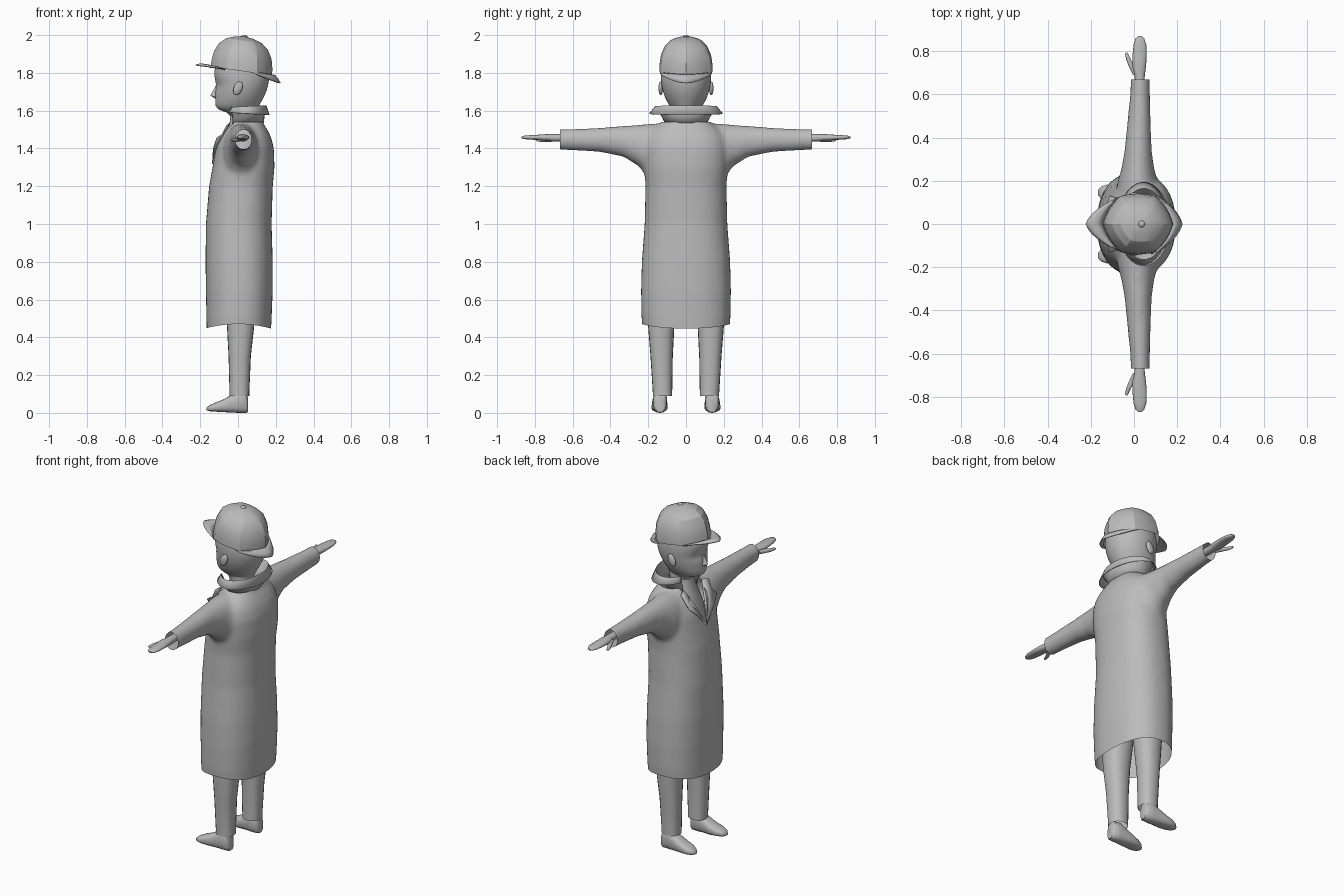
import bpy, bmesh, math
from mathutils import Vector

if "Cube" in bpy.data.objects:
    bpy.data.objects.remove(bpy.data.objects["Cube"])

grey = bpy.data.materials.new("mid_grey")
grey.diffuse_color = (0.5, 0.5, 0.5, 1)
grey.use_nodes = True
grey.node_tree.nodes["Principled BSDF"].inputs["Base Color"].default_value = grey.diffuse_color


def ring(axis, pos, a0, a1, b0, b1, n=24, p=2.0):
    """Superellipse ring across an axis, filling the box a0..a1, b0..b1."""
    pts = []
    for i in range(n):
        t = 2 * math.pi * i / n
        c, s = math.cos(t), math.sin(t)
        a = (a0 + a1) / 2 + (a1 - a0) / 2 * math.copysign(abs(c) ** (2 / p), c)
        b = (b0 + b1) / 2 + (b1 - b0) / 2 * math.copysign(abs(s) ** (2 / p), s)
        pts.append({"x": (pos, a, b), "y": (a, pos, b), "z": (a, b, pos)}[axis])
    return pts


def loft(bm, rings, caps=(True, True), closed=True):
    rows = [[bm.verts.new(q) for q in r] for r in rings]
    n = len(rows[0])
    for r0, r1 in zip(rows, rows[1:]):
        for i in range(n if closed else n - 1):
            j = (i + 1) % n
            bm.faces.new((r0[i], r0[j], r1[j], r1[i]))
    for flag, row in zip(caps, (rows[0], rows[-1])):
        if flag and closed:
            bm.faces.new(row)


def finish(name, bm, angle=45, subsurf=0, thick=0.0):
    bmesh.ops.recalc_face_normals(bm, faces=bm.faces[:])
    me = bpy.data.meshes.new(name)
    bm.to_mesh(me)
    bm.free()
    ob = bpy.data.objects.new(name, me)
    bpy.context.collection.objects.link(ob)
    me.materials.append(grey)
    if thick:
        ob.modifiers.new("thickness", "SOLIDIFY").thickness = thick
    if subsurf:
        m = ob.modifiers.new("smooth", "SUBSURF")
        m.levels = m.render_levels = subsurf
    bpy.ops.object.select_all(action="DESELECT")
    ob.select_set(True)
    bpy.context.view_layer.objects.active = ob
    bpy.ops.object.shade_smooth_by_angle(angle=math.radians(angle))
    return ob


def side_ring(axis, s, pos, a0, a1, b0, b1, **k):
    """Ring on the left (s = 1) or mirrored to the right (s = -1)."""
    return [(x, y * s, z) for x, y, z in ring(axis, pos, a0, a1, b0, b1, **k)]


def ellipsoid(name, loc, size, seg=16):
    bm = bmesh.new()
    bmesh.ops.create_uvsphere(bm, u_segments=seg, v_segments=seg // 2, radius=1)
    for v in bm.verts:
        v.co = Vector(loc) + Vector([c * k for c, k in zip(v.co, size)])
    return finish(name, bm)


# Coat: body and sleeves fused into one smooth skin
body = [(.38, -.165, .172, .228), (.5, -.167, .178, .236), (.65, -.17, .184, .238),
        (.8, -.172, .184, .234), (1.0, -.17, .178, .219), (1.2, -.153, .184, .214),
        (1.3, -.135, .193, .222), (1.4, -.118, .19, .225), (1.46, -.095, .175, .21),
        (1.5, -.07, .155, .18), (1.53, -.04, .135, .14), (1.57, -.03, .12, .1)]
sleeve = [(.05, -.08, .12, 1.25, 1.53), (.15, -.08, .12, 1.24, 1.533),
          (.2, -.075, .11, 1.24, 1.53), (.25, -.06, .095, 1.305, 1.525),
          (.33, -.045, .083, 1.355, 1.52), (.45, -.033, .078, 1.38, 1.51),
          (.6, -.018, .074, 1.39, 1.503), (.72, -.013, .073, 1.395, 1.5)]
bm = bmesh.new()
loft(bm, [ring("z", z, a, b, -h, h, n=48, p=2.3) for z, a, b, h in body])
for s in (1, -1):
    loft(bm, [side_ring("y", s, *r, n=32) for r in sleeve])
tmp = finish("coat_helper", bm)
m = tmp.modifiers.new("fuse", "REMESH")
m.mode, m.voxel_size = "VOXEL", 0.012
m = tmp.modifiers.new("relax", "SMOOTH")
m.factor, m.iterations = 0.5, 10
bm = bmesh.new()
bm.from_mesh(tmp.evaluated_get(bpy.context.evaluated_depsgraph_get()).to_mesh())
bpy.data.objects.remove(tmp)


def cut(co, no, clear=True, keep=lambda c: True):
    fs = [f for f in bm.faces if keep(f.calc_center_median())]
    geom = fs + list({e for f in fs for e in f.edges}) + list({v for f in fs for v in f.verts})
    bmesh.ops.bisect_plane(bm, geom=geom, plane_co=co, plane_no=no, clear_outer=clear)


# Open hem, neck, cuffs and the V at the chest
cut((0, 0, .448), (0, 0, -1))
cut((0, 0, 1.54), (0, 0, 1))
V0, VK = 1.32, 0.42
for s in (1, -1):
    cut((0, .668 * s, 0), (0, s, 0))
    cut((0, 0, V0), (0, s, -VK), False, lambda c: c.x < 0.02 and c.z > 1.25)
gone = []
for f in bm.faces:
    c = f.calc_center_median()
    if c.x < 0 and c.z > V0 and abs(c.y) < (c.z - V0) * VK:
        gone.append(f)
bmesh.ops.delete(bm, geom=gone, context="FACES")
for v in bm.verts:
    if v.co.z < .6:
        v.co.z += .022 * (1 - (v.co.x / .17) ** 2) * (.6 - v.co.z) / .15
finish("coat", bm, 60)

# Lapels folded back from the V
for s, side in ((1, "left"), (-1, "right")):
    bm = bmesh.new()
    pts = [(-.138, 0, 1.32), (-.132, .075, 1.4), (-.115, .13, 1.455), (-.085, .12, 1.475),
           (-.06, .13, 1.525), (-.045, .085, 1.535), (-.09, .045, 1.44)]
    vs = [bm.verts.new((x, y * s, z)) for x, y, z in pts]
    for idx in ((0, 1, 6), (1, 2, 3, 6), (3, 4, 5, 6)):
        bm.faces.new([vs[i] for i in idx])
    finish(side + "_lapel", bm, 30, thick=.005)

# Turned-up collar, open at the front
bm = bmesh.new()
rows = []
for rx, ry, z, dip in ((.088, .1, 1.535, .03), (.092, .125, 1.58, .02),
                       (.105, .165, 1.628, .01), (.122, .195, 1.578, -.015)):
    row = []
    for i in range(25):
        t = math.radians(-142 + 284 * i / 24)
        row.append((.045 + rx * math.cos(t), ry * math.sin(t), z - dip * (1 - math.cos(t)) / 2))
    rows.append(row)
loft(bm, rows, closed=False)
finish("collar", bm, 35, thick=.004)

# Shirt front seen inside the V
bm = bmesh.new()
loft(bm, [ring("z", z, a, b, -h, h) for z, a, b, h in
          ((1.27, -.105, .13, .14), (1.4, -.085, .13, .13), (1.48, -.06, .12, .1),
           (1.53, -.045, .1, .075), (1.57, -.04, .095, .068))], caps=(False, False))
finish("shirt", bm)

# Head and neck
skull = [(1.5, -.035, .09, .06), (1.585, -.035, .095, .064), (1.598, -.085, .1, .062),
         (1.612, -.117, .105, .078), (1.64, -.122, .12, .097), (1.67, -.12, .137, .112),
         (1.7, -.121, .15, .122), (1.725, -.117, .158, .128), (1.75, -.119, .163, .132),
         (1.78, -.127, .167, .135), (1.83, -.125, .163, .133), (1.9, -.1, .14, .112),
         (1.95, -.04, .1, .06)]
bm = bmesh.new()
loft(bm, [ring("z", z, a, b, -h, h, n=32) for z, a, b, h in skull])
for v in bm.verts:  # eye sockets
    d = (Vector((0, abs(v.co.y), v.co.z)) - Vector((0, .048, 1.733))).length
    if v.co.x < -.03 and d < .035:
        v.co.x += .012 * (1 - d / .035)
finish("head", bm, 60, subsurf=1)

# Nose
bm = bmesh.new()
top, tip, base = (bm.verts.new(c) for c in ((-.114, 0, 1.74), (-.146, 0, 1.68), (-.118, 0, 1.662)))
for y in (.021, -.021):
    wing = bm.verts.new((-.11, y, 1.67))
    bm.faces.new((top, tip, wing))
    bm.faces.new((tip, base, wing))
finish("nose", bm, 60)

# Cap crown: six panels with seams, tilted down to the back
def rim(a, k=1.0):
    w = (a % (math.pi / 3)) - math.pi / 6
    hexa = .55 + .45 * math.cos(math.pi / 6) / math.cos(w)
    return .018 + .162 * k * math.cos(a) * hexa, .15 * k * math.sin(a) * hexa


def rim_z(x):
    return 1.812 - .14 * x


bm = bmesh.new()
rows = []
for k, h in ((1, 0), (.995, .035), (.94, .085), (.8, .13), (.58, .161), (.3, .177), (.04, .184)):
    row = []
    for i in range(36):
        x, y = rim(math.pi * i / 18, k)
        row.append((x + .016 * h / .184, y, rim_z(x) + h))
    rows.append(row)
loft(bm, rows, caps=(False, True))
finish("cap_crown", bm, 22)
ellipsoid("cap_button", (.035, 0, 1.992), (.016, .016, .008), 12)

# Front and back brims
for name, mid, span, reach, rise in (("front_brim", math.pi, 58, .08, .012), ("back_brim", 0, 68, .04, -.042)):
    bm = bmesh.new()
    rows = []
    for u in (0, .35, .7, 1):
        row = []
        for i in range(17):
            t = i / 8 - 1
            x, y = rim(mid + math.radians(span) * t)
            f = max(0, math.cos(t * math.pi / 2)) ** .7
            d = 1 if mid == 0 else -1
            z = rim_z(x) + rise * u * f + (.012 * math.sin(math.pi * u) * f)
            row.append((x + d * reach * u * f, y * (1 - .12 * u * f), z))
        rows.append(row)
    loft(bm, rows, closed=False)
    bmesh.ops.remove_doubles(bm, verts=bm.verts[:], dist=1e-4)
    finish(name, bm, 40, thick=.006)

# Paired parts: ears, hands, thumbs, trouser legs, shoes
hand = [(.62, .005, .048, 1.436, 1.476), (.69, .003, .05, 1.436, 1.476), (.73, -.008, .056, 1.439, 1.476),
        (.79, -.006, .059, 1.445, 1.472), (.83, -.002, .057, 1.447, 1.47), (.86, .008, .047, 1.45, 1.467),
        (.871, .02, .036, 1.454, 1.463)]
thumb = [(.69, -.005, .02, 1.436, 1.462), (.73, -.024, .006, 1.434, 1.458), (.76, -.036, -.014, 1.434, 1.454),
         (.785, -.041, -.025, 1.436, 1.451), (.793, -.038, -.031, 1.44, 1.447)]
leg = [(.09, -.045, .06, .073, .176), (.11, -.045, .06, .073, .176), (.3, -.05, .068, .07, .188),
       (.45, -.058, .085, .062, .2), (.65, -.075, .095, .04, .205), (.85, -.085, .105, .015, .2)]
shoe = [(.052, .115, .162, .004, .08), (.042, .104, .172, 0, .11), (0, .1, .175, 0, .115),
        (-.03, .1, .178, .002, .098), (-.08, .097, .182, .004, .07), (-.125, .103, .183, .007, .052),
        (-.152, .117, .173, .009, .04), (-.166, .132, .158, .014, .028)]
for s, side in ((1, "left"), (-1, "right")):
    ear = ellipsoid(side + "_ear", (.0, .134 * s, 1.718), (.024, .012, .036))
    for v in ear.data.vertices:  # lean the ear back
        v.co.x += (v.co.z - 1.718) * .25
    for part, axis, rows, n, p, caps in (("hand", "y", hand, 16, 2.2, (False, True)),
                                         ("thumb", "y", thumb, 10, 2, (True, True)),
                                         ("trouser_leg", "z", leg, 20, 2.3, (False, False)),
                                         ("shoe", "x", shoe, 20, 2.7, (True, True))):
        bm = bmesh.new()
        loft(bm, [side_ring(axis, s, *r, n=n, p=p) for r in rows], caps)
        finish(side + "_" + part, bm, 50)
